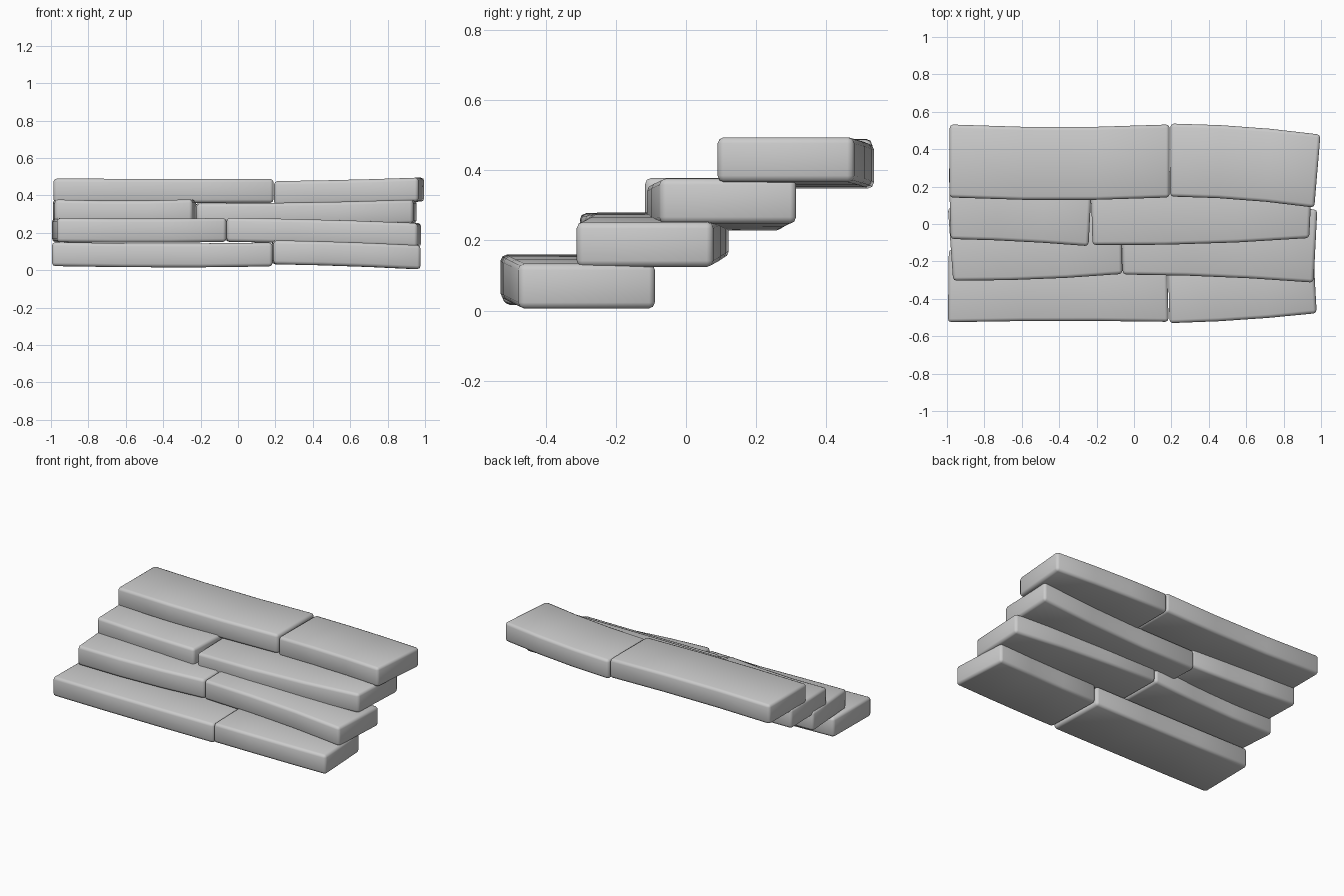
import bpy
import bmesh
import math

cube = bpy.data.objects.get("Cube")
if cube:
    bpy.data.objects.remove(cube, do_unlink=True)

stone = bpy.data.materials.new("grey_stone")
stone.use_nodes = True
colour = (0.6, 0.6, 0.6, 1)
stone.diffuse_color = colour
stone.node_tree.nodes["Principled BSDF"].inputs["Base Color"].default_value = colour

DEPTH, THICK, SPANS = 0.39, 0.128, 3


def bend(values, t):
    """Smooth curve through start, middle and end values."""
    a, m, b = values
    return a * (1 - t) * (1 - 2 * t) + 4 * m * t * (1 - t) + b * t * (2 * t - 1)


def slab(name, left, right, front, top):
    """Gently bent slab; left and right are (front x, back x) of its ends."""
    bm = bmesh.new()
    rings = []
    for i in range(SPANS + 1):
        t = i / SPANS
        xf = left[0] + (right[0] - left[0]) * t
        xb = left[1] + (right[1] - left[1]) * t
        y, z = bend(front, t), bend(top, t)
        rings.append([bm.verts.new(p) for p in (
            (xf, y, z - THICK), (xb, y + DEPTH, z - THICK),
            (xb, y + DEPTH, z), (xf, y, z))])
    for a, b in zip(rings, rings[1:]):
        for k in range(4):
            n = (k + 1) % 4
            bm.faces.new((a[k], a[n], b[n], b[k]))
    bm.faces.new(rings[0])
    bm.faces.new(rings[-1])
    bmesh.ops.recalc_face_normals(bm, faces=bm.faces)
    # Soften only the outer edges of the slab
    edges = [e for e in bm.edges if e.calc_face_angle(0) > math.radians(45)]
    bmesh.ops.bevel(bm, geom=edges, offset=0.018, segments=2, profile=0.5,
                    affect='EDGES', clamp_overlap=True)
    mesh = bpy.data.meshes.new(name)
    bm.to_mesh(mesh)
    bm.free()
    mesh.materials.append(stone)
    obj = bpy.data.objects.new(name, mesh)
    bpy.context.collection.objects.link(obj)
    bpy.ops.object.select_all(action='DESELECT')
    obj.select_set(True)
    bpy.context.view_layer.objects.active = obj
    bpy.ops.object.shade_smooth_by_angle(angle=math.radians(50))


# Bottom step
slab("step_1_right_slab", (-0.995, -0.99), (0.185, 0.175),
     (-0.525, -0.518, -0.523), (0.15, 0.143, 0.148))
slab("step_1_left_slab", (0.19, 0.18), (0.977, 0.955),
     (-0.53, -0.512, -0.477), (0.16, 0.15, 0.133))
# Second step
slab("step_2_right_slab", (-0.967, -0.995), (-0.062, -0.068),
     (-0.303, -0.295, -0.267), (0.278, 0.275, 0.279))
slab("step_2_left_slab", (-0.06, -0.066), (0.96, 0.98),
     (-0.27, -0.282, -0.313), (0.28, 0.27, 0.252))
# Third step
slab("step_3_right_slab", (-0.98, -0.99), (-0.243, -0.223),
     (-0.08, -0.093, -0.118), (0.378, 0.371, 0.379))
slab("step_3_left_slab", (-0.222, -0.232), (0.937, 0.955),
     (-0.112, -0.106, -0.075), (0.357, 0.362, 0.377))
# Top step
slab("step_4_right_slab", (-0.987, -0.985), (0.19, 0.19),
     (0.142, 0.128, 0.142), (0.49, 0.488, 0.488))
slab("step_4_left_slab", (0.193, 0.195), (0.964, 0.997),
     (0.147, 0.13, 0.088), (0.476, 0.483, 0.495))
